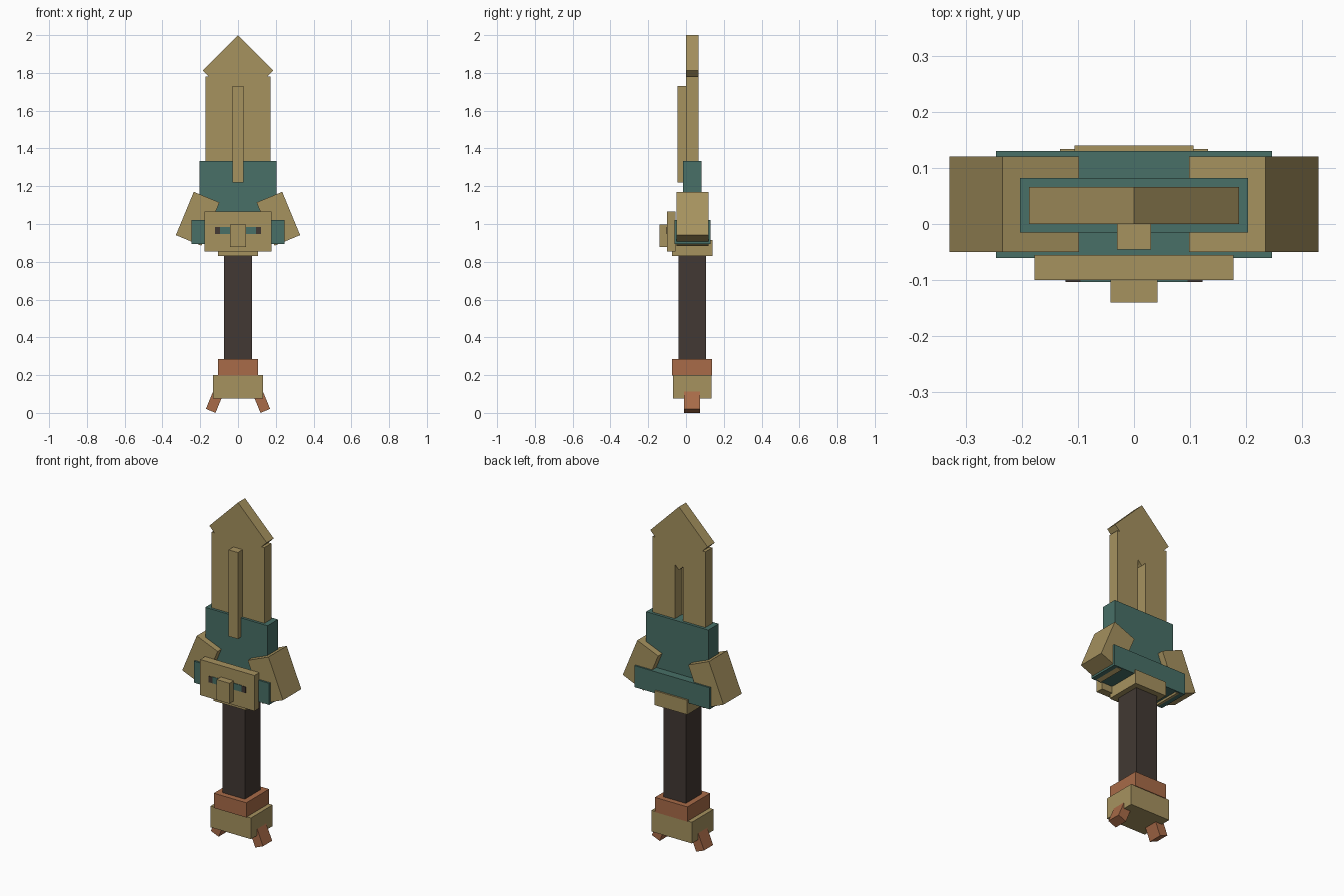
import bpy
import math
from mathutils import Matrix, Vector

cube = bpy.data.objects.get("Cube")
if cube:
    bpy.data.objects.remove(cube, do_unlink=True)


def material(name, rgb):
    """Flat material from 8-bit sRGB values."""
    lin = [((c / 255 + 0.055) / 1.055) ** 2.4 for c in rgb]
    m = bpy.data.materials.new(name)
    m.use_nodes = True
    m.diffuse_color = (*lin, 1)
    bsdf = m.node_tree.nodes["Principled BSDF"]
    bsdf.inputs["Base Color"].default_value = (*lin, 1)
    bsdf.inputs["Roughness"].default_value = 0.8
    return m


brass = material("aged brass", (166, 146, 95))
teal = material("dark teal", (72, 112, 103))
leather = material("dark leather", (66, 57, 51))
copper = material("copper", (168, 107, 72))


def box(name, x, y, z, mat, tilt=0):
    """Box spanning the (min, max) ranges, tilted about its centre in the x-z plane."""
    bpy.ops.mesh.primitive_cube_add(size=1)
    ob = bpy.context.object
    ob.name = name
    size = Vector([r[1] - r[0] for r in (x, y, z)])
    centre = Vector([(r[1] + r[0]) / 2 for r in (x, y, z)])
    ob.data.transform(Matrix.Diagonal((*size, 1)))
    ob.location = centre
    ob.rotation_euler.y = -math.radians(tilt)
    ob.data.materials.append(mat)
    return ob


def pair(name, x, y, z, mat, tilt=0):
    """Left (+x) box and its mirrored right partner."""
    box("left_" + name, x, y, z, mat, tilt)
    box("right_" + name, (-x[1], -x[0]), y, z, mat, -tilt)


def around(centre, size):
    return (centre - size / 2, centre + size / 2)


# Blade: two halves with a slot between, diamond tip and front ridge
blade_y = (0, 0.066)
pair("blade_half", (0.026, 0.172), blade_y, (1.1, 1.78), brass)
box("blade_tip", around(0, 0.2645), blade_y, around(1.813, 0.2645), brass, 45)
box("blade_ridge", (-0.03, 0.03), (-0.045, 0), (1.22, 1.73), brass)
box("blade_collar", (-0.203, 0.203), (-0.015, 0.082), (0.95, 1.333), teal)

# Guard: cross bar, slanted wings and lower collar
box("guard_bar", (-0.246, 0.246), (-0.061, 0.13), (0.895, 1.022), teal)
pair("guard_wing", around(0.2135, 0.147), (-0.05, 0.12), around(1.0275, 0.248), brass, 22.5)
box("guard_collar", (-0.106, 0.106), (-0.075, 0.14), (0.83, 0.915), brass)

# Front plate with inlay, dark studs and raised block
box("front_plate", (-0.177, 0.177), (-0.1, -0.055), (0.855, 1.065), brass)
box("plate_inlay", (-0.095, 0.095), (-0.103, -0.098), (0.947, 0.985), teal)
pair("inlay_stud", (0.095, 0.122), (-0.103, -0.098), (0.947, 0.983), leather)
box("plate_block", (-0.042, 0.042), (-0.14, -0.095), (0.878, 0.998), brass)

# Grip and pommel
box("grip", (-0.073, 0.073), (-0.041, 0.106), (0.27, 0.85), leather)
box("pommel_ring", (-0.106, 0.106), (-0.074, 0.138), (0.198, 0.285), copper)
box("pommel", (-0.132, 0.132), (-0.068, 0.134), (0.075, 0.2), brass)
pair("pommel_prong", around(0.116, 0.055), (-0.01, 0.075), around(0.08, 0.15), copper, 22.5)
